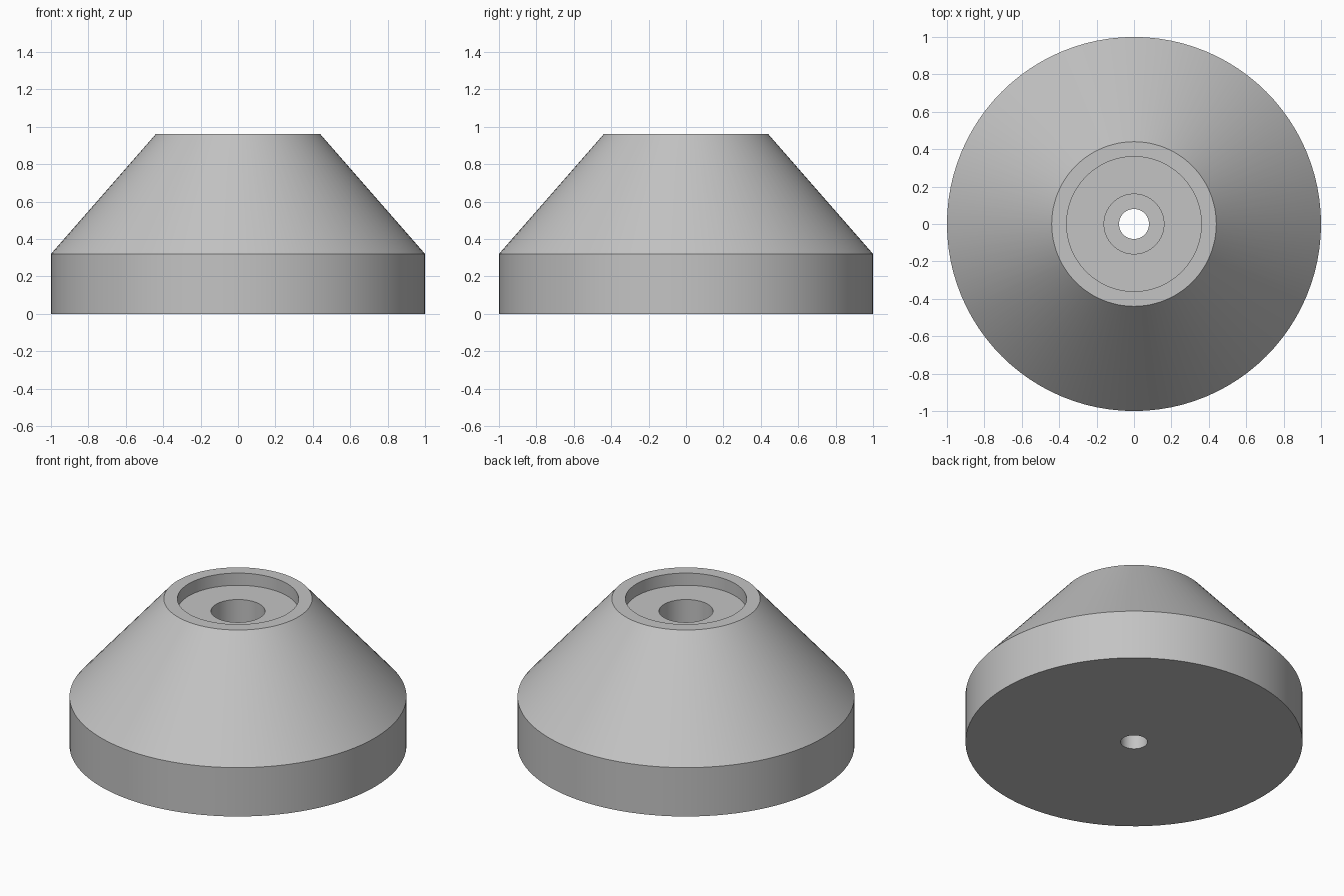
import bpy
import bmesh
import math

cube = bpy.data.objects.get("Cube")
if cube:
    bpy.data.objects.remove(cube, do_unlink=True)

SEGMENTS = 96

# Closed cross-section (radius, height): base, cone, recess, bore, through hole
profile = [
    (0.08, 0.0), (1.0, 0.0), (1.0, 0.32), (0.44, 0.96),
    (0.36, 0.96), (0.36, 0.88),
    (0.16, 0.88), (0.16, 0.32), (0.08, 0.32),
]

# Single grey material
grey = bpy.data.materials.new("light_grey")
grey.use_nodes = True
colour = (0.55, 0.55, 0.55, 1.0)
grey.diffuse_color = colour
grey.node_tree.nodes["Principled BSDF"].inputs["Base Color"].default_value = colour

# Revolve the cross-section around the z axis
bm = bmesh.new()
rings = []
for r, z in profile:
    angles = [math.tau * i / SEGMENTS for i in range(SEGMENTS)]
    rings.append([bm.verts.new((r * math.cos(a), r * math.sin(a), z)) for a in angles])
for lower, upper in zip(rings, rings[1:] + rings[:1]):
    for i in range(SEGMENTS):
        j = (i + 1) % SEGMENTS
        bm.faces.new((lower[i], lower[j], upper[j], upper[i]))
bmesh.ops.recalc_face_normals(bm, faces=bm.faces)

mesh = bpy.data.meshes.new("conical_foot")
bm.to_mesh(mesh)
bm.free()
mesh.materials.append(grey)
foot = bpy.data.objects.new("conical_foot", mesh)
bpy.context.collection.objects.link(foot)

# Smooth round walls, crisp rims
bpy.ops.object.select_all(action="DESELECT")
foot.select_set(True)
bpy.context.view_layer.objects.active = foot
bpy.ops.object.shade_smooth_by_angle(angle=math.radians(30))
